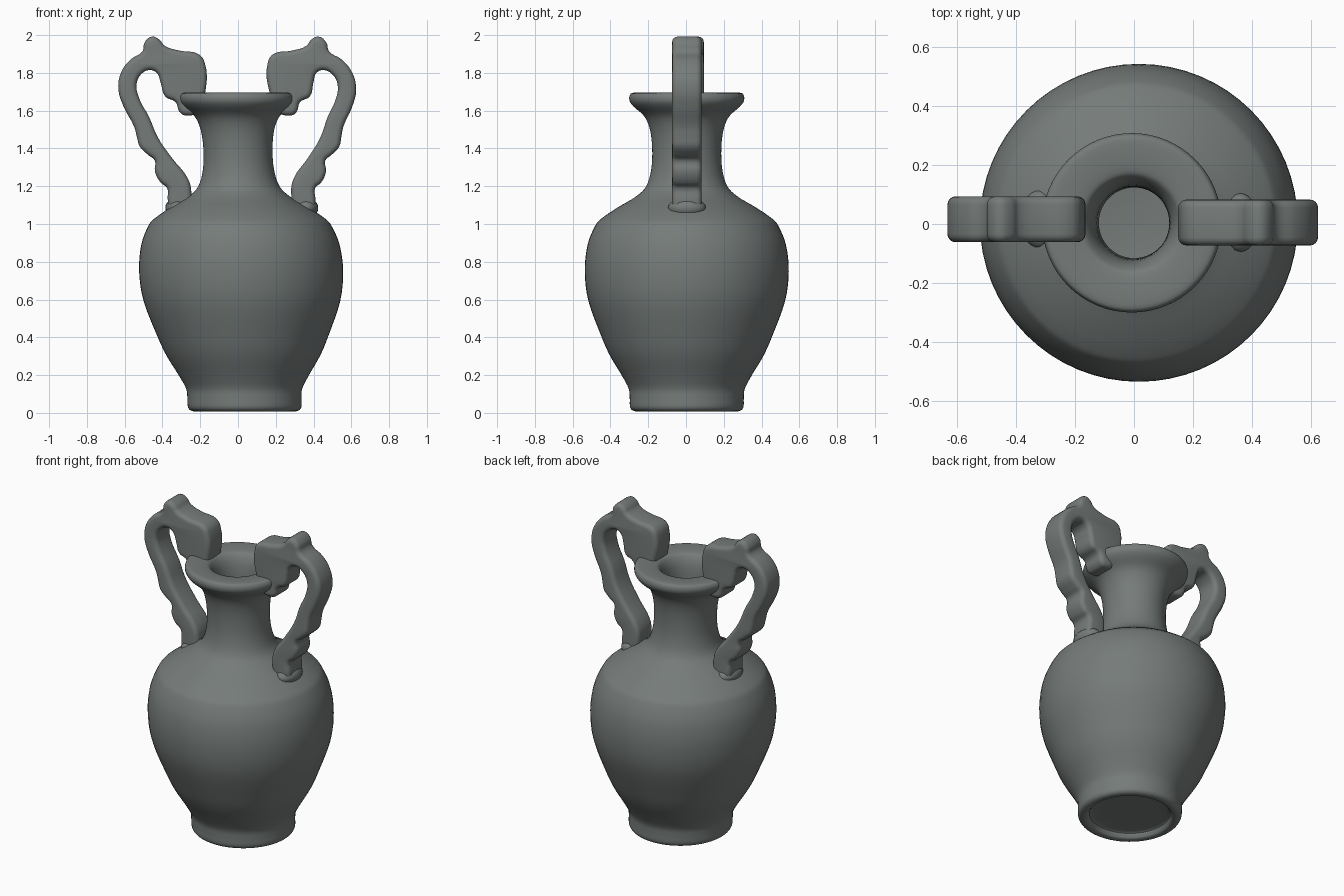
import bpy, bmesh, math

if "Cube" in bpy.data.objects:
    bpy.data.objects.remove(bpy.data.objects["Cube"])

clay = bpy.data.materials.new("grey_green_clay")
clay.diffuse_color = (0.18, 0.2, 0.195, 1)
clay.use_nodes = True
clay.node_tree.nodes["Principled BSDF"].inputs["Base Color"].default_value = clay.diffuse_color


def finish(ob, angle=50):
    bm = bmesh.new()
    bm.from_mesh(ob.data)
    bmesh.ops.remove_doubles(bm, verts=bm.verts, dist=0.0003)
    bmesh.ops.recalc_face_normals(bm, faces=bm.faces)
    bm.to_mesh(ob.data)
    bm.free()
    ob.data.materials.clear()
    ob.data.materials.append(clay)
    bpy.ops.object.select_all(action='DESELECT')
    ob.select_set(True)
    bpy.context.view_layer.objects.active = ob
    bpy.ops.object.shade_smooth_by_angle(angle=math.radians(angle))


def smooth_path(pts, n=4):
    # Catmull-Rom through the points
    out = []
    for i in range(len(pts) - 1):
        a, b, c, d = pts[max(i - 1, 0)], pts[i], pts[i + 1], pts[min(i + 2, len(pts) - 1)]
        for k in range(n):
            t = k / n
            out.append([0.5 * (2 * q + (r - p) * t + (2 * p - 5 * q + 4 * r - s) * t * t
                               + (3 * q - p - 3 * r + s) * t ** 3)
                        for p, q, r, s in zip(a, b, c, d)])
    return out + [list(pts[-1])]


# Vase: (radius, height) from the recessed base, up the outside, into the hollow
profile = [(0, 0.045), (0.21, 0.045), (0.235, 0.03), (0.25, 0.012), (0.28, 0.01),
           (0.3, 0.03), (0.302, 0.08), (0.308, 0.13), (0.345, 0.2), (0.405, 0.3),
           (0.45, 0.4), (0.52, 0.59), (0.54, 0.75), (0.525, 0.89), (0.485, 0.99),
           (0.45, 1.03), (0.37, 1.085), (0.27, 1.145), (0.215, 1.2), (0.188, 1.29),
           (0.183, 1.4), (0.195, 1.5), (0.225, 1.57), (0.28, 1.62), (0.302, 1.65),
           (0.302, 1.68), (0.28, 1.695), (0.19, 1.69), (0.155, 1.67), (0.13, 1.6),
           (0.122, 1.45), (0.128, 1.28), (0.2, 1.13), (0.4, 0.98), (0.47, 0.75),
           (0.4, 0.42), (0.26, 0.15), (0.15, 0.11), (0, 0.1)]
SIDES = 64
bm = bmesh.new()
rings = []
for r, z in smooth_path(profile):
    r = max(r, 0)
    cx = 0.036 - 0.026 * z          # the pot leans slightly
    rings.append([bm.verts.new((cx + r * math.cos(2 * math.pi * k / SIDES),
                                0.004 + r * math.sin(2 * math.pi * k / SIDES), z))
                  for k in range(SIDES)])
for lo, hi in zip(rings, rings[1:]):
    for k in range(SIDES):
        j = (k + 1) % SIDES
        bm.faces.new((lo[k], lo[j], hi[j], hi[k]))
mesh = bpy.data.meshes.new("vase_body")
bm.to_mesh(mesh)
bm.free()
vase = bpy.data.objects.new("vase_body", mesh)
bpy.context.collection.objects.link(vase)
finish(vase, 60)

# Handle outline: (distance outward, height)
outline = [(0.31, 1.04), (0.36, 1.08), (0.372, 1.13), (0.375, 1.19), (0.41, 1.22),
           (0.44, 1.28), (0.44, 1.335), (0.475, 1.365), (0.52, 1.41), (0.535, 1.46),
           (0.55, 1.515), (0.605, 1.62), (0.633, 1.71), (0.62, 1.8), (0.57, 1.87),
           (0.505, 1.915), (0.495, 1.96), (0.457, 1.992), (0.415, 1.975), (0.39, 1.945),
           (0.31, 1.918), (0.21, 1.9), (0.178, 1.86), (0.178, 1.67), (0.2, 1.6),
           (0.28, 1.575), (0.31, 1.595), (0.33, 1.645), (0.385, 1.675), (0.41, 1.75),
           (0.43, 1.8), (0.47, 1.815), (0.515, 1.79), (0.537, 1.74), (0.525, 1.67),
           (0.47, 1.565), (0.425, 1.46), (0.35, 1.35), (0.265, 1.24), (0.247, 1.17),
           (0.26, 1.08)]

for side, label, y in ((-1, "left", 0.016), (1, "right", 0.005)):
    cu = bpy.data.curves.new(label + "_handle", 'CURVE')
    cu.dimensions = '2D'
    cu.fill_mode = 'BOTH'
    cu.resolution_u = 4
    cu.extrude, cu.bevel_depth, cu.offset, cu.bevel_resolution = 0.05, 0.028, -0.028, 3
    sp = cu.splines.new('BEZIER')
    sp.bezier_points.add(len(outline) - 1)
    sp.use_cyclic_u = True
    for p, (x, z) in zip(sp.bezier_points, outline):
        shift = 0.04 - 0.078 * (z - 1.1) if side > 0 else 0   # right handle leans inward
        p.co = (side * x + shift, z, 0)
        p.handle_left_type = p.handle_right_type = 'AUTO'
    ob = bpy.data.objects.new(label + "_handle", cu)
    ob.location.y = y
    ob.rotation_euler.x = math.pi / 2
    bpy.context.collection.objects.link(ob)
    bpy.ops.object.select_all(action='DESELECT')
    ob.select_set(True)
    bpy.context.view_layer.objects.active = ob
    bpy.ops.object.convert(target='MESH')
    finish(bpy.context.view_layer.objects.active)

    # Soft pad where the handle meets the shoulder
    bpy.ops.mesh.primitive_uv_sphere_add(segments=24, ring_count=12, radius=1,
                                         location=(-0.32 if side < 0 else 0.36, y, 1.085))
    pad = bpy.context.object
    pad.name = label + "_handle_pad"
    pad.scale = (0.065, 0.1, 0.055)
    finish(pad)
